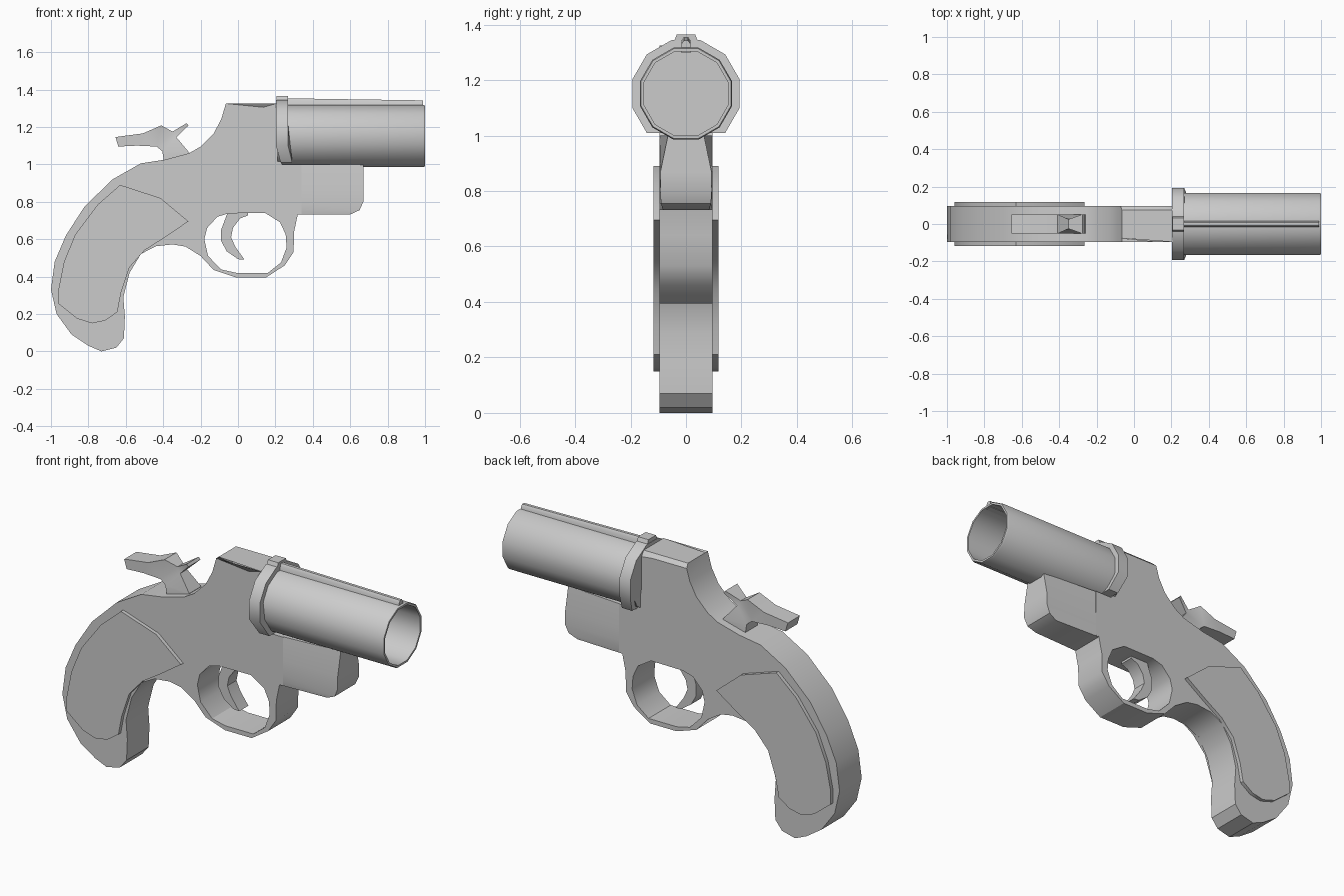
import bpy, bmesh, math

if "Cube" in bpy.data.objects:
    bpy.data.objects.remove(bpy.data.objects["Cube"])


def finish(name, bm):
    bmesh.ops.recalc_face_normals(bm, faces=bm.faces[:])
    me = bpy.data.meshes.new(name)
    bm.to_mesh(me)
    bm.free()
    ob = bpy.data.objects.new(name, me)
    bpy.context.collection.objects.link(ob)
    return ob


def slab(name, loops, half, chamfer_z=None, narrow=None):
    """Extrude side-view (x, z) loops across y; later loops are holes."""
    bm = bmesh.new()
    caps = ([], [])
    for pts in loops:
        rings = []
        for side, s in enumerate((-1, 1)):
            ring = [bm.verts.new((x, s * (narrow or {}).get(i, half), z))
                    for i, (x, z) in enumerate(pts)]
            rings.append(ring)
            caps[side].extend(bm.edges.new((ring[i - 1], ring[i])) for i in range(len(ring)))
        a, b = rings
        for i in range(len(pts)):
            bm.faces.new((a[i - 1], a[i], b[i], b[i - 1]))
    for edges in caps:
        bmesh.ops.triangle_fill(bm, edges=edges, use_beauty=True, normal=(0, 1, 0))
    if chamfer_z:
        top = [e for e in bm.edges if all(v.co.z > chamfer_z for v in e.verts)
               and abs(e.verts[0].co.y - e.verts[1].co.y) < 1e-4]
        bmesh.ops.bevel(bm, geom=top, offset=0.02, segments=1, affect='EDGES')
    return finish(name, bm)


def loft(name, rings, closed=True):
    """Bridge a series of equal rings of 3D points and cap both ends."""
    bm = bmesh.new()
    rs = [[bm.verts.new(p) for p in r] for r in rings]
    n = len(rs[0])
    for a, b in zip(rs, rs[1:]):
        for i in range(n):
            bm.faces.new((a[i - 1], a[i], b[i], b[i - 1]))
    bm.faces.new(rs[0])
    bm.faces.new(rs[-1])
    return finish(name, bm)


# Frame with grip and trigger guard opening
outline = [(-.065, 1.325), (.205, 1.325), (.205, 1.15), (.235, 1.0), (.34, 1.0), (.34, .735),
           (.32, .735), (.30, .64), (.297, .53), (.25, .46), (.15, .395), (-.01, .395),
           (-.13, .435), (-.2, .51), (-.28, .56), (-.35, .572), (-.44, .562), (-.52, .52),
           (-.58, .42), (-.613, .29), (-.605, .185), (-.61, .07), (-.65, .02), (-.73, 0),
           (-.8, .03), (-.89, .09), (-.97, .2), (-1, .33), (-.98, .48), (-.92, .62),
           (-.82, .775), (-.67, .92), (-.52, 1.005), (-.39, 1.025), (-.26, 1.06),
           (-.2, 1.095), (-.13, 1.165), (-.09, 1.24)]
opening = [(-.18, .6), (-.165, .66), (-.11, .72), (-.05, .738), (.145, .74), (.225, .69),
           (.255, .625), (.26, .555), (.23, .475), (.16, .42), (-.01, .42), (-.09, .438),
           (-.16, .51)]
slab("frame", [outline, opening], .096, chamfer_z=1.32)

# Block under the barrel, narrower toward the top front
rows = [(1.0, .67, .065), (.87, .67, .092), (.80, .67, .093), (.755, .65, .09), (.732, .6, .083)]
loft("under_barrel_block",
     [[(.3, -.0955, z), (x, -w, z), (x, w, z), (.3, .0955, z)] for z, x, w in rows])

# Grip panels on both sides
panel = [(-.63, .89), (-.415, .82), (-.265, .695), (-.39, .61), (-.5, .54), (-.58, .45),
         (-.625, .315), (-.645, .21), (-.71, .165), (-.78, .15), (-.86, .175), (-.96, .255),
         (-.96, .33), (-.93, .48), (-.87, .625), (-.75, .785)]
for side, s in (("left", 1), ("right", -1)):
    ob = slab("grip_panel_" + side, [panel], .0135)
    for v in ob.data.vertices:
        v.co.y += s * .103

# Trigger
slab("trigger", [[(-.06, .75), (-.06, .73), (-.09, .65), (-.09, .59), (-.06, .535), (0, .493),
                  (.035, .49), (-.015, .56), (-.037, .61), (-.027, .66), (.01, .71),
                  (.053, .727), (.053, .75)]], .04)

# Hammer with thumb spur and striking nose
slab("hammer", [[(-.655, 1.145), (-.64, 1.095), (-.54, 1.1), (-.435, 1.095), (-.405, 1.07),
                 (-.395, 1.01), (-.26, 1.045), (-.26, 1.062), (-.33, 1.145), (-.265, 1.207),
                 (-.275, 1.22), (-.35, 1.175), (-.41, 1.208), (-.51, 1.165), (-.64, 1.148)]],
     .052, narrow={8: .03, 11: .025})

# Twelve-sided barrel with an open bore
CZ = 1.151


def ring(x, r):
    return [(x, r * math.cos(math.radians(a)), CZ + r * math.sin(math.radians(a)))
            for a in range(15, 375, 30)]


loft("barrel", [ring(.21, .172), ring(.99, .172), ring(1.0, .168), ring(1.0, .157), ring(.29, .157)])

# Breech collar, flat at the bottom and leaning forward there
angles = range(-45, 226, 30)


def collar(x, lean):
    pts = []
    for a in angles:
        y, z = .2 * math.cos(math.radians(a)), CZ + .2 * math.sin(math.radians(a))
        pts.append((x + (lean if z < 1.05 else 0), y, z))
    return pts


loft("collar", [collar(.203, .025), collar(.268, .022)])

# Sight bump on the collar and rib along the barrel
loft("sight_bump", [[(x, -.045, 1.335), (x, -.033, 1.365), (x, .033, 1.365), (x, .045, 1.335)]
                    for x in (.205, .268)])
loft("top_rib", [[(x, -.018, 1.30), (x, -.016, h - .012), (x, -.008, h), (x, .008, h),
                  (x, .016, h - .012), (x, .018, 1.30)] for x, h in ((.25, 1.353), (.99, 1.342))])

# Smooth the curved surfaces, keep hard edges
bpy.ops.object.select_all(action='SELECT')
bpy.context.view_layer.objects.active = bpy.context.selected_objects[0]
bpy.ops.object.shade_smooth_by_angle(angle=math.radians(33))
